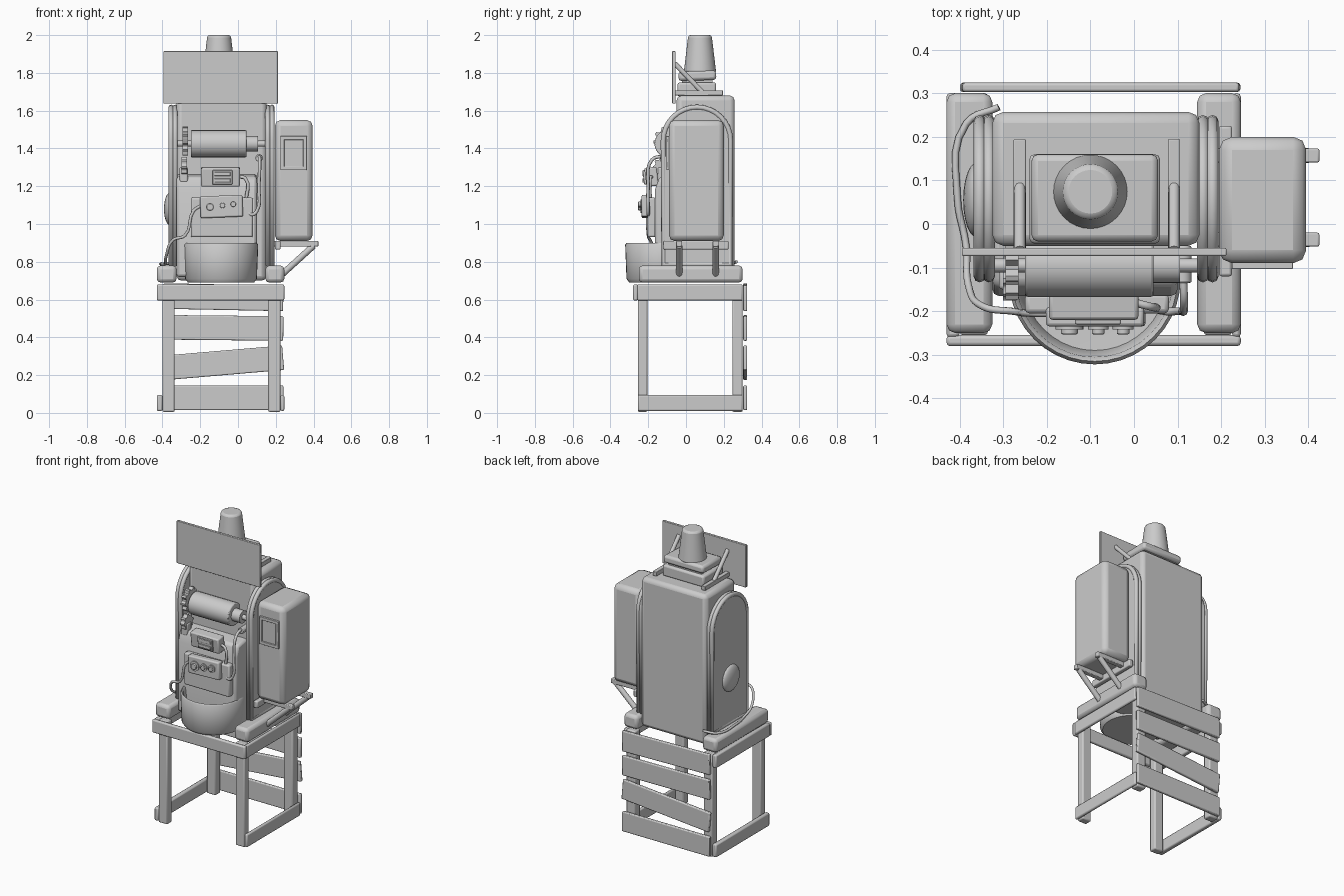
import bpy, bmesh, math
from mathutils import Vector

cube = bpy.data.objects.get("Cube")
if cube:
    bpy.data.objects.remove(cube, do_unlink=True)

GREY = (0.6, 0.6, 0.6, 1)
grey = bpy.data.materials.new("plain grey")
grey.use_nodes = True
grey.diffuse_color = GREY
grey.node_tree.nodes["Principled BSDF"].inputs["Base Color"].default_value = GREY


def finish(name, bm, bevel=0, segments=2):
    bmesh.ops.recalc_face_normals(bm, faces=bm.faces)
    mesh = bpy.data.meshes.new(name)
    bm.to_mesh(mesh)
    bm.free()
    ob = bpy.data.objects.new(name, mesh)
    bpy.context.collection.objects.link(ob)
    mesh.materials.append(grey)
    if bevel:
        mod = ob.modifiers.new("rounding", "BEVEL")
        mod.width, mod.segments, mod.limit_method = bevel, segments, "ANGLE"
    bpy.ops.object.select_all(action="DESELECT")
    ob.select_set(True)
    bpy.context.view_layer.objects.active = ob
    bpy.ops.object.shade_smooth_by_angle(angle=math.radians(40))
    return ob


def box(name, x, y, z, bevel=0.008, rot=(0, 0, 0)):
    """Box from its extents along each axis, turned about its middle."""
    bm = bmesh.new()
    bmesh.ops.create_cube(bm, size=1)
    bmesh.ops.scale(bm, vec=(x[1] - x[0], y[1] - y[0], z[1] - z[0]), verts=bm.verts)
    ob = finish(name, bm, bevel)
    ob.location = [sum(a) / 2 for a in (x, y, z)]
    ob.rotation_euler = rot
    return ob


def rod(name, a, b, r1, r2=None, sides=24, bevel=0):
    """Cylinder or cone between two points."""
    a, b = Vector(a), Vector(b)
    bm = bmesh.new()
    bmesh.ops.create_cone(bm, cap_ends=True, segments=sides, radius1=r1,
                          radius2=r1 if r2 is None else r2, depth=(b - a).length)
    ob = finish(name, bm, bevel)
    ob.location = (a + b) / 2
    ob.rotation_euler = (b - a).to_track_quat("Z", "Y").to_euler()
    return ob


def cable(name, points, radius, closed=False, smooth=True):
    curve = bpy.data.curves.new(name, "CURVE")
    curve.dimensions = "3D"
    curve.bevel_depth, curve.bevel_resolution, curve.resolution_u = radius, 2, 5
    curve.use_fill_caps = True
    spline = curve.splines.new("BEZIER" if smooth else "POLY")
    pts = spline.bezier_points if smooth else spline.points
    pts.add(len(points) - 1)
    for p, co in zip(pts, points):
        if smooth:
            p.co = co
            p.handle_left_type = p.handle_right_type = "AUTO"
        else:
            p.co = (*co, 1)
    spline.use_cyclic_u = closed
    curve.materials.append(grey)
    ob = bpy.data.objects.new(name, curve)
    bpy.context.collection.objects.link(ob)


def prism(name, profile, x0, x1, bevel=0):
    """Side profile of (y, z) points, extruded along x."""
    bm = bmesh.new()
    face = bm.faces.new([bm.verts.new((x0, y, z)) for y, z in profile])
    moved = bmesh.ops.extrude_face_region(bm, geom=[face])["geom"]
    bmesh.ops.translate(bm, vec=(x1 - x0, 0, 0),
                        verts=[v for v in moved if isinstance(v, bmesh.types.BMVert)])
    return finish(name, bm, bevel)


# Wooden stand
for side, leg, skin, top in (("right", (-0.40, -0.335), (-0.43, -0.40), (-0.43, -0.325)),
                             ("left", (0.16, 0.225), (0.225, 0.245), (0.145, 0.245))):
    box(side + "_front_leg", leg, (-0.255, -0.205), (0.005, 0.68))
    box(side + "_back_leg", leg, (0.245, 0.30), (0.005, 0.68))
    box(side + "_bottom_rail", skin, (-0.255, 0.30), (0.01, 0.095))
    box(side + "_upper_rail", skin, (-0.26, 0.30), (0.595, 0.68))
    box(side + "_top_beam", top, (-0.25, 0.30), (0.69, 0.78), 0.02)
box("front_rail", (-0.43, 0.245), (-0.28, -0.255), (0.595, 0.68))
for i, (low, high, tilt) in enumerate(((0.015, 0.145, 0), (0.20, 0.33, -0.085),
                                       (0.385, 0.515, 0.01), (0.545, 0.68, 0.02))):
    box(f"back_slat_{i}", (-0.395, 0.24), (0.303, 0.324), (low, high), 0.006, (0, tilt, 0))

# Cabinet with arched cheeks
box("cabinet", (-0.325, 0.15), (-0.05, 0.257), (0.70, 1.68), 0.025)
prism("lower_housing", ((0, 0.72), (-0.165, 0.72), (-0.165, 1.18), (-0.14, 1.25), (0, 1.27)),
      -0.325, 0.10, 0.015)
arch = [(0.058 + 0.178 * math.cos(i * math.pi / 16), 1.44 + 0.178 * math.sin(i * math.pi / 16))
        for i in range(17)]
arch = [(0.236, 0.785)] + arch + [(-0.12, 0.785)]
for side, x0, x1 in (("right", -0.362, -0.325), ("left", 0.15, 0.188)):
    prism(side + "_cheek", arch, x0, x1)
    for edge, x in (("inner", x0 + 0.008), ("outer", x1 - 0.008)):
        cable(f"{side}_{edge}_rim", [(x, y, z) for y, z in arch], 0.014, True, False)

# Round boss on the right cheek
bm = bmesh.new()
bmesh.ops.create_uvsphere(bm, u_segments=24, v_segments=12, radius=0.085)
bmesh.ops.scale(bm, vec=(0.35, 1, 1), verts=bm.verts)
finish("cheek_boss", bm).location = (-0.362, 0.055, 1.08)

# Open tub at the front
bm = bmesh.new()
ring = [bm.verts.new((r, 0, z)) for r, z in
        ((0, 0.69), (0.175, 0.69), (0.19, 0.71), (0.197, 0.89), (0.19, 0.90),
         (0.18, 0.89), (0.165, 0.76), (0, 0.75))]
edges = [bm.edges.new(p) for p in zip(ring, ring[1:])]
bmesh.ops.spin(bm, geom=ring + edges, cent=(0, 0, 0), axis=(0, 0, 1),
               angle=math.tau, steps=40, use_duplicate=False)
bmesh.ops.remove_doubles(bm, verts=bm.verts, dist=0.0005)
finish("tub", bm).location = (-0.09, -0.125, 0)

# Roller, shaft and gears
ROLL_Y, ROLL_Z = -0.095, 1.425
rod("roller", (-0.25, ROLL_Y, ROLL_Z), (0.045, ROLL_Y, ROLL_Z), 0.072, bevel=0.006)
rod("roller_shaft", (-0.36, ROLL_Y, ROLL_Z), (0.16, ROLL_Y, ROLL_Z), 0.016)
rod("roller_hub", (0.045, ROLL_Y, ROLL_Z), (0.105, ROLL_Y, ROLL_Z), 0.04)


def gear(name, x, y, z, radius, teeth):
    profile = []
    for i in range(teeth * 4):
        r = radius * (1 if i % 4 < 2 else 0.8)
        a = i * math.tau / (teeth * 4)
        profile.append((y + r * math.cos(a), z + r * math.sin(a)))
    prism(name, profile, x, x + 0.03)


gear("large_gear", -0.295, ROLL_Y, 1.44, 0.078, 10)
gear("small_gear", -0.30, -0.125, 1.305, 0.05, 8)
box("gear_bracket", (-0.31, -0.265), (-0.15, -0.10), (1.22, 1.30))

# Control panels
box("front_plate", (-0.25, 0.08), (-0.205, -0.16), (0.93, 1.14), 0.01)
box("control_box", (-0.20, 0.025), (-0.235, -0.19), (1.035, 1.15), 0.008, (0, -0.04, 0))
for i, (x, z, r) in enumerate(((-0.148, 1.09, 0.032), (-0.082, 1.098, 0.024), (-0.025, 1.105, 0.024))):
    rod(f"dial_{i}", (x, -0.23, z), (x, -0.242, z), r)
    rod(f"dial_knob_{i}", (x, -0.24, z), (x, -0.253, z), r * 0.6, bevel=0.003)
box("meter_box", (-0.195, 0.01), (-0.215, -0.15), (1.20, 1.30), 0.008, (0.12, 0, 0))
box("meter_screen_frame", (-0.135, -0.03), (-0.226, -0.21), (1.21, 1.285), 0.003, (0.12, 0, 0))
for z in (1.23, 1.265):
    box("meter_strip", (-0.125, -0.04), (-0.231, -0.22), (z - 0.01, z + 0.01), 0.002)

# Cables
cable("ground_cable", ((-0.31, 0.268, 0.80), (-0.385, 0.23, 0.79), (-0.405, 0.06, 0.79),
                       (-0.385, -0.05, 0.79), (-0.38, -0.14, 0.83), (-0.345, -0.19, 0.915),
                       (-0.28, -0.20, 0.94), (-0.235, -0.205, 1.07), (-0.19, -0.205, 1.10)), 0.008)
cable("loop_cable", ((0.0, -0.18, 1.25), (0.04, -0.19, 1.24), (0.045, -0.19, 1.10),
                     (0.07, -0.20, 1.05), (0.10, -0.20, 1.07), (0.11, -0.20, 1.20),
                     (0.115, -0.18, 1.34), (0.112, -0.11, 1.36)), 0.009)
rod("cable_socket", (0.112, -0.135, 1.35), (0.112, -0.05, 1.35), 0.02, bevel=0.004)

# Side tank with framed window
box("side_tank", (0.195, 0.395), (-0.09, 0.20), (0.91, 1.55), 0.03)
for name, x, z, front in (("window_bottom", (0.225, 0.365), (1.285, 1.305), -0.103),
                          ("window_top", (0.225, 0.365), (1.445, 1.465), -0.103),
                          ("window_right", (0.225, 0.245), (1.285, 1.465), -0.103),
                          ("window_left", (0.345, 0.365), (1.285, 1.465), -0.103),
                          ("window_pane", (0.24, 0.35), (1.30, 1.45), -0.094)):
    box(name, x, (front, -0.08), z, 0.002)

# Tank shelf brackets
for i, y in enumerate((-0.036, 0.157)):
    box(f"shelf_arm_{i}", (0.17, 0.425), (y - 0.016, y + 0.016), (0.88, 0.91), 0.004)
    rod(f"shelf_brace_{i}", (0.40, y, 0.885), (0.235, y, 0.735), 0.017, sides=12)
box("shelf_bar", (0.195, 0.225), (-0.12, 0.225), (0.865, 0.91), 0.006)

# Roof vent, cap and signboard
box("vent_lower_slab", (-0.24, 0.06), (-0.045, 0.16), (1.675, 1.75), 0.012)
box("vent_upper_slab", (-0.235, 0.055), (-0.04, 0.16), (1.76, 1.81), 0.015, (0.03, 0, 0))
box("vent_core", (-0.21, 0.03), (-0.02, 0.14), (1.68, 1.78), 0)
rod("roof_cap", (-0.10, 0.074, 1.80), (-0.10, 0.074, 2.0), 0.086, 0.062, 32, 0.012)
for i, x in enumerate((-0.262, 0.092)):
    box(f"sign_foot_{i}", (x - 0.014, x + 0.014), (-0.065, 0.195), (1.68, 1.708), 0.003)
    rod(f"sign_brace_{i}", (x, -0.06, 1.85), (x, 0.085, 1.70), 0.013, sides=12)
box("signboard", (-0.395, 0.212), (-0.073, -0.055), (1.637, 1.915), 0.003)
